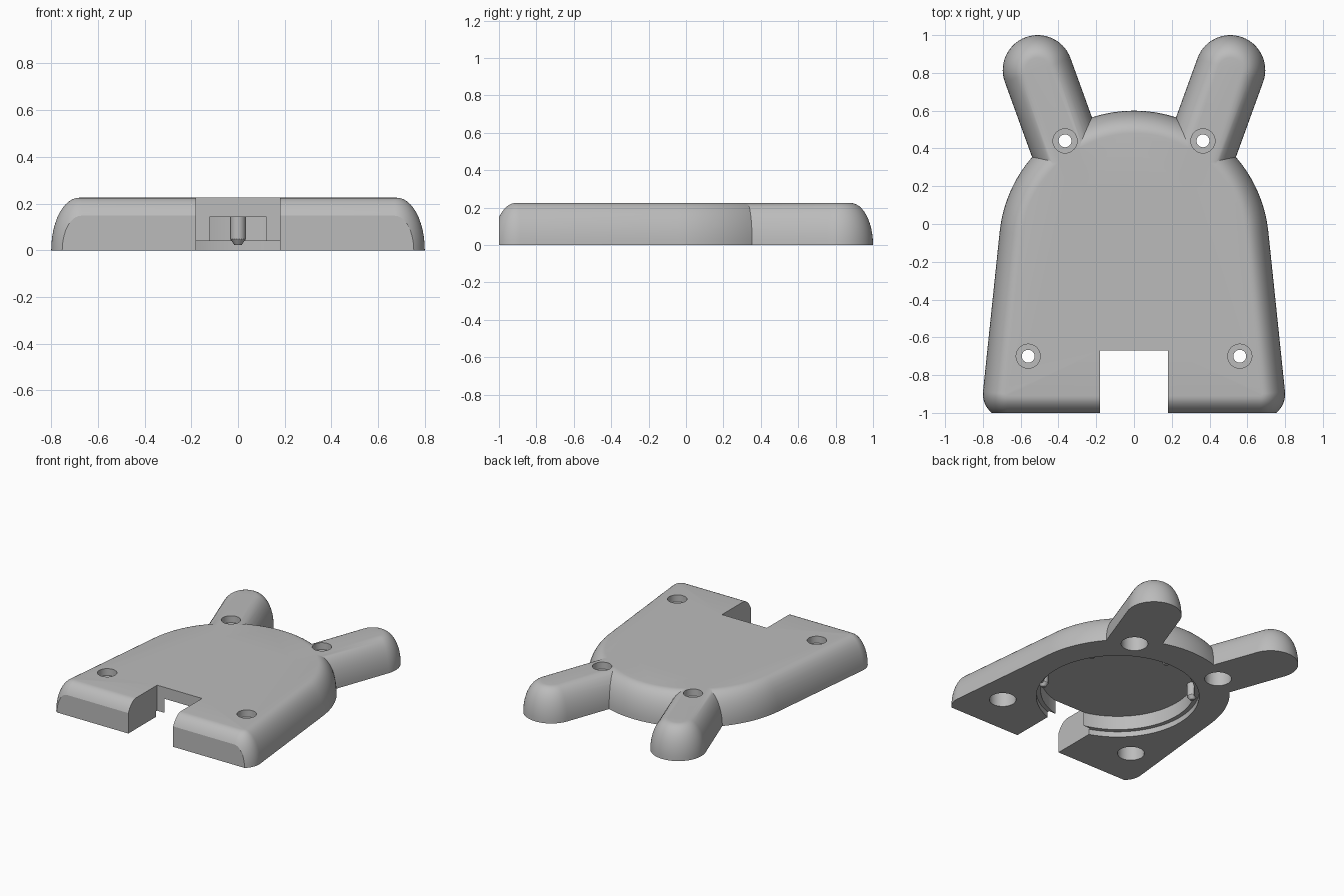
import bpy, bmesh, math
from math import cos, sin, radians, pi
from mathutils import Matrix

cube = bpy.data.objects.get("Cube")
if cube:
    bpy.data.objects.remove(cube, do_unlink=True)

HEIGHT, ROUND = 0.225, 0.12
CAVITY_Y = -0.17

grey = bpy.data.materials.new("plain grey")
grey.use_nodes = True
grey.diffuse_color = (0.5, 0.5, 0.5, 1)
grey.node_tree.nodes["Principled BSDF"].inputs["Base Color"].default_value = (0.5, 0.5, 0.5, 1)


def add_object(name, bm):
    bmesh.ops.recalc_face_normals(bm, faces=bm.faces)
    mesh = bpy.data.meshes.new(name)
    bm.to_mesh(mesh)
    bm.free()
    mesh.materials.append(grey)
    obj = bpy.data.objects.new(name, mesh)
    bpy.context.collection.objects.link(obj)
    return obj


def loft(name, rings):
    """Closed solid through a list of rings with equal point counts."""
    bm = bmesh.new()
    loops = [[bm.verts.new(p) for p in ring] for ring in rings]
    n = len(loops[0])
    for low, high in zip(loops, loops[1:]):
        for i in range(n):
            j = (i + 1) % n
            bm.faces.new((low[i], low[j], high[j], high[i]))
    bm.faces.new(loops[0][::-1])
    bm.faces.new(loops[-1])
    return add_object(name, bm)


def pillow(name, arcs, steps=12):
    """Rounded slab: outline of arcs (x, y, r, start, end) with an elliptic edge."""
    rings = []
    for k in range(steps + 1):
        t = k / steps * pi / 2
        inset, z = ROUND * (1 - cos(t)), HEIGHT * sin(t)
        ring = []
        for x, y, r, a0, a1, count in arcs:
            for i in range(count + 1):
                a = radians(a0 + (a1 - a0) * i / count)
                ring.append((x + (r - inset) * cos(a), y + (r - inset) * sin(a), z))
        rings.append(ring)
    return loft(name, rings)


def turned(name, x, y, profile, sides=48):
    """Round solid from (radius, z) pairs."""
    return loft(name, [[(x + r * cos(2 * pi * i / sides), y + r * sin(2 * pi * i / sides), z)
                        for i in range(sides)] for r, z in profile])


def box(name, x0, x1, y0, y1, z0, z1):
    return loft(name, [[(x0, y0, z), (x1, y0, z), (x1, y1, z), (x0, y1, z)] for z in (z0, z1)])


def combine(target, tool, operation):
    mod = target.modifiers.new(operation.lower(), 'BOOLEAN')
    mod.operation, mod.solver, mod.object = operation, 'EXACT', tool
    bpy.context.view_layer.objects.active = target
    bpy.ops.object.modifier_apply(modifier=mod.name)
    bpy.data.objects.remove(tool, do_unlink=True)


def smooth(obj):
    bpy.ops.object.select_all(action='DESELECT')
    obj.select_set(True)
    bpy.context.view_layer.objects.active = obj
    bpy.ops.object.shade_smooth_by_angle(angle=radians(25))


# Body: domed back and two rounded front corners
plate = pillow("body_plate", [
    (0, -0.115, 0.715, 6, 174, 56),
    (-0.67, -0.9, 0.13, 174, 270, 14),
    (0.67, -0.9, 0.13, 270, 366, 14)])

# Two splayed ears
for side in (1, -1):
    axis = 90 - 20 * side
    ear = pillow("ear", [
        (0.51 * side, 0.815, 0.185, axis - 90, axis + 90, 28),
        (0.305 * side, 0.25, 0.185, axis + 90, axis + 270, 28)])
    combine(plate, ear, 'UNION')

# Flat front and the slot
combine(plate, box("front_cutter", -2, 2, -2, -1, -1, 1), 'DIFFERENCE')
combine(plate, box("slot_cutter", -0.18, 0.18, -1.5, -0.67, -1, 1), 'DIFFERENCE')

# Stepped round cavity underneath
combine(plate, turned("cavity_cutter", 0, CAVITY_Y,
                      [(0.545, -0.1), (0.545, 0.04), (0.515, 0.04), (0.515, 0.142)], 96), 'DIFFERENCE')

# Screw holes, widened at both ends
for x, y in ((0.365, 0.44), (0.56, -0.7)):
    for side in (1, -1):
        hole = turned("hole_cutter", x * side, y, [
            (0.09, -0.1), (0.09, 0.11), (0.034, 0.11),
            (0.034, 0.175), (0.064, 0.175), (0.064, 0.4)], 32)
        combine(plate, hole, 'DIFFERENCE')
smooth(plate)

# Small pointed locating pins on the cavity wall
for angle in (30, 90, 150, -30):
    a = radians(angle)
    pin = turned("locating_pin", 0.505 * cos(a), CAVITY_Y + 0.505 * sin(a),
                 [(0.015, 0.022), (0.033, 0.048), (0.033, 0.145)], 20)
    smooth(pin)
